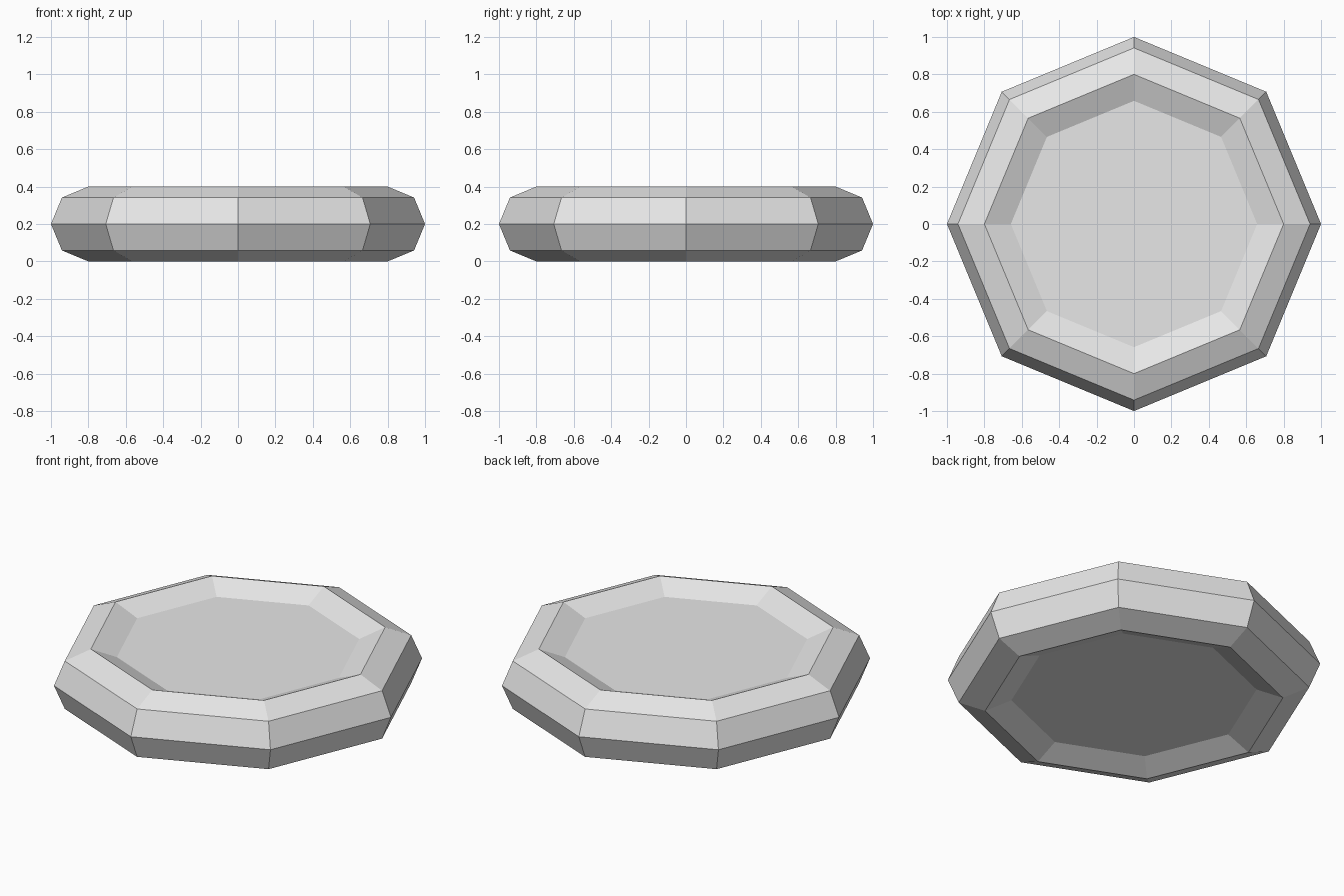
import bpy
import math

cube = bpy.data.objects.get("Cube")
if cube:
    bpy.data.objects.remove(cube, do_unlink=True)

SIDES = 8
RING_RADIUS = 0.8
TUBE_RADIUS = 0.2
DIAGONAL = TUBE_RADIUS * math.cos(math.radians(45))

grey = bpy.data.materials.new("light grey")
grey.use_nodes = True
grey.diffuse_color = (0.8, 0.8, 0.8, 1)
grey.node_tree.nodes["Principled BSDF"].inputs["Base Color"].default_value = grey.diffuse_color


def finish(name):
    obj = bpy.context.object
    obj.name = name
    obj.data.materials.clear()
    obj.data.materials.append(grey)
    bpy.ops.object.shade_flat()


# Faceted outer ring
bpy.ops.mesh.primitive_torus_add(
    major_segments=SIDES, minor_segments=SIDES,
    major_radius=RING_RADIUS, minor_radius=TUBE_RADIUS,
    location=(0, 0, TUBE_RADIUS))
finish("outer_ring")

# Octagonal plate filling the ring, meeting its inner shoulder edges
bpy.ops.mesh.primitive_cylinder_add(
    vertices=SIDES, radius=RING_RADIUS - DIAGONAL, depth=2 * DIAGONAL,
    location=(0, 0, TUBE_RADIUS))
finish("centre_plate")
